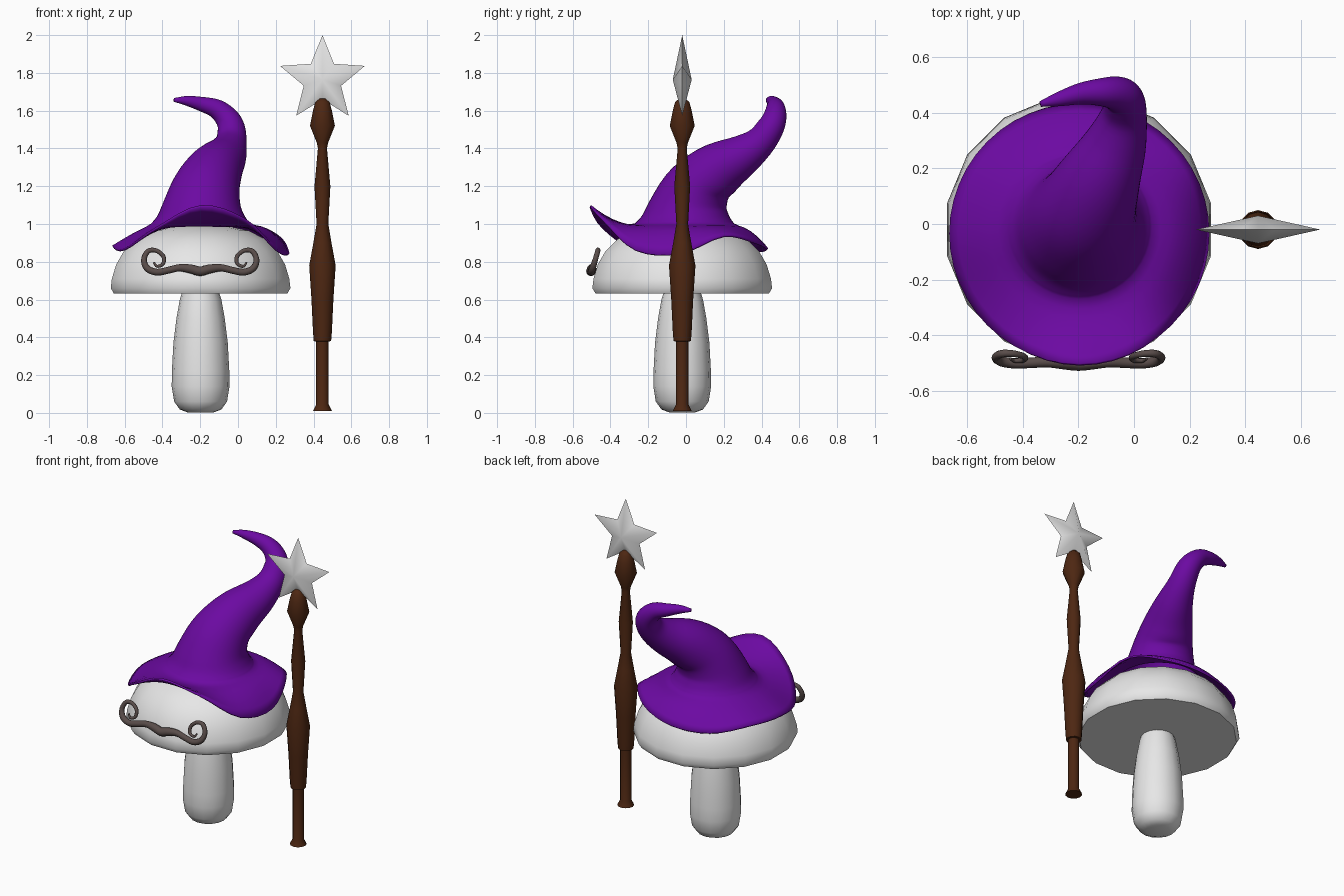
import bpy, bmesh, math
from mathutils import Vector

if "Cube" in bpy.data.objects:
    bpy.data.objects.remove(bpy.data.objects["Cube"])

def material(name, rgb):
    m = bpy.data.materials.new(name)
    m.diffuse_color = (*rgb, 1)
    m.use_nodes = True
    m.node_tree.nodes["Principled BSDF"].inputs["Base Color"].default_value = m.diffuse_color
    return m

PURPLE = material("purple_felt", (0.148, 0.003, 0.36))
WHITE = material("pale_white", (0.8, 0.8, 0.8))
BROWN = material("dark_wood", (0.075, 0.02, 0.006))
HAIR = material("grey_brown_hair", (0.10, 0.073, 0.068))

def finish(name, bm, mat, angle=40):
    bmesh.ops.recalc_face_normals(bm, faces=bm.faces)
    me = bpy.data.meshes.new(name)
    bm.to_mesh(me)
    bm.free()
    me.materials.append(mat)
    ob = bpy.data.objects.new(name, me)
    bpy.context.collection.objects.link(ob)
    bpy.ops.object.select_all(action='DESELECT')
    ob.select_set(True)
    bpy.context.view_layer.objects.active = ob
    bpy.ops.object.shade_smooth_by_angle(angle=math.radians(angle))
    return ob

def loft(name, rings, mat, angle=40, start=True, end=True):
    """Skin a list of closed rings of points."""
    bm = bmesh.new()
    vs = [[bm.verts.new(p) for p in r] for r in rings]
    n = len(vs[0])
    for a, b in zip(vs, vs[1:]):
        for i in range(n):
            j = (i + 1) % n
            bm.faces.new((a[i], a[j], b[j], b[i]))
    if start:
        bm.faces.new(vs[0])
    if end:
        bm.faces.new(vs[-1])
    return finish(name, bm, mat, angle)

def flat_ring(x, y, z, r, n, off=0.0):
    return [Vector((x + r * math.cos(off + i * math.tau / n),
                    y + r * math.sin(off + i * math.tau / n), z)) for i in range(n)]

def cubic(a, b, c, d, t):
    return 0.5 * (2 * b + (c - a) * t + (2 * a - 5 * b + 4 * c - d) * t * t
                  + (3 * b - a - 3 * c + d) * t ** 3)

def spline(pts, steps):
    """Smooth path through (x, y, z, radius) points."""
    v = [Vector(p) for p in pts]
    v = [2 * v[0] - v[1]] + v + [2 * v[-1] - v[-2]]
    out = [cubic(*v[k:k + 4], s / steps) for k in range(len(v) - 3) for s in range(steps)]
    return out + [v[-2]]

def sweep_rings(path, n, upright=False):
    """Rings square to a path, carried along without twist; upright keeps the first ones level."""
    rings, t0, u = [], None, None
    for i, p in enumerate(path):
        t = (path[min(i + 1, len(path) - 1)] - path[max(i - 1, 0)]).xyz.normalized()
        if upright:
            k = min(1, max(0, (i - 6) / 13))
            t = Vector((0, 0, 1)).lerp(t, k).normalized()
        if i == 0:
            u = Vector((1, 0, 0)) if abs(t.x) < 0.7 else Vector((0, 1, 0))
            u = (u - t * u.dot(t)).normalized()
        else:
            u = t0.rotation_difference(t) @ u
        w = t.cross(u)
        r = max(p[3], 0.002)
        rings.append([p.xyz + r * (u * math.cos(a) + w * math.sin(a))
                      for a in (j * math.tau / n for j in range(n))])
        t0 = t
    return rings

CX, CY = -0.198, -0.02

# mushroom cap and stem
cap = [(0.468, 0.632), (0.485, 0.66), (0.479, 0.71), (0.456, 0.785), (0.415, 0.855),
       (0.352, 0.918), (0.26, 0.965), (0.14, 0.99), (0.03, 1.0)]
loft("mushroom_cap", [flat_ring(CX, CY, z, r, 16, math.pi / 16) for r, z in cap], WHITE, 50)
stem = [(0.07, 0.003), (0.11, 0.018), (0.14, 0.06), (0.153, 0.14), (0.152, 0.22), (0.144, 0.37),
        (0.128, 0.5), (0.11, 0.6), (0.085, 0.68)]
loft("mushroom_stem", [flat_ring(CX, CY, z, r, 16) for r, z in stem], WHITE, 60)

# hat: wavy brim rings running into a bent crown
N = 48
edge = [0.845, 0.94, 0.905, 0.87, 0.86, 0.89, 0.885, 0.87, 0.985, 1.10, 1.03, 0.865]
def edge_z(i):
    f = i * 12 / N
    k = int(f)
    return cubic(*(edge[(k + d) % 12] for d in (-1, 0, 1, 2)), f - k)

rings = []
for s in (1, 0.85, 0.7, 0.5, 0.3, 0.15):
    r = 0.262 + 0.207 * s
    ring = flat_ring(-0.197, -0.008 - 0.026 * s, 0, r, N)
    for i, p in enumerate(ring):
        power = 1.8 + 0.6 * math.cos(i * math.tau / N)   # brim arches right, sags left
        p.z = 0.995 + (edge_z(i) - 0.995) * s ** power
    rings.append(ring)
crown = [(-0.197, -0.008, 1.003, 0.262), (-0.196, -0.003, 1.04, 0.233),
         (-0.193, 0.008, 1.1, 0.207), (-0.17, 0.06, 1.2, 0.179),
         (-0.125, 0.16, 1.285, 0.15), (-0.068, 0.285, 1.355, 0.114), (-0.037, 0.388, 1.43, 0.084),
         (-0.036, 0.447, 1.51, 0.072), (-0.063, 0.47, 1.565, 0.062), (-0.115, 0.475, 1.61, 0.051),
         (-0.19, 0.47, 1.634, 0.039), (-0.27, 0.45, 1.652, 0.026), (-0.338, 0.432, 1.657, 0.01)]
rings += sweep_rings(spline(crown, 4), N, upright=True)
hat = loft("pointed_hat", rings, PURPLE, 85, start=False)
solid = hat.modifiers.new("felt_thickness", 'SOLIDIFY')
solid.thickness = 0.012

# moustache: one half, mirrored, leaning back with the cap
half = [(0.0, 0.75, 0.026), (0.05, 0.762, 0.025), (0.11, 0.768, 0.02), (0.17, 0.755, 0.019),
        (0.23, 0.745, 0.019), (0.28, 0.765, 0.018), (0.298, 0.81, 0.015), (0.277, 0.855, 0.014),
        (0.235, 0.86, 0.012), (0.196, 0.83, 0.011), (0.196, 0.79, 0.01), (0.228, 0.776, 0.008),
        (0.246, 0.797, 0.005)]
full = [(-x, z, r) for x, z, r in half[:0:-1]] + half
path = [(CX - 0.002 + x, -0.503 + 0.3 * (z - 0.75) + 0.05 * x * x, z, r) for x, z, r in full]
loft("moustache", sweep_rings(spline(path, 5), 10), HAIR, 60)

# staff: turned profile
SX, SY = 0.447, -0.02
staff = [(0.01, 0.05), (0.045, 0.033), (0.378, 0.033), (0.38, 0.046), (0.43, 0.05),
         (0.6, 0.058), (0.78, 0.07), (0.9, 0.048), (1.0, 0.031), (1.2, 0.042),
         (1.4, 0.024), (1.43, 0.03), (1.52, 0.066), (1.6, 0.05),
         (1.645, 0.038), (1.665, 0.015)]
loft("staff", [flat_ring(SX, SY, z, r, 12) for z, r in staff], BROWN, 45)

# five-pointed star with raised centre on both sides
bm = bmesh.new()
SZ = 1.764
rim = []
for i in range(10):
    r = 0.236 if i % 2 == 0 else 0.104
    a = i * math.pi / 5
    rim.append(bm.verts.new((SX + r * math.sin(a), SY, SZ + r * math.cos(a))))
for side in (-0.05, 0.05):
    mid = bm.verts.new((SX, SY + side, SZ))
    for i in range(10):
        bm.faces.new((rim[i], rim[(i + 1) % 10], mid))
finish("star", bm, WHITE, 60)
